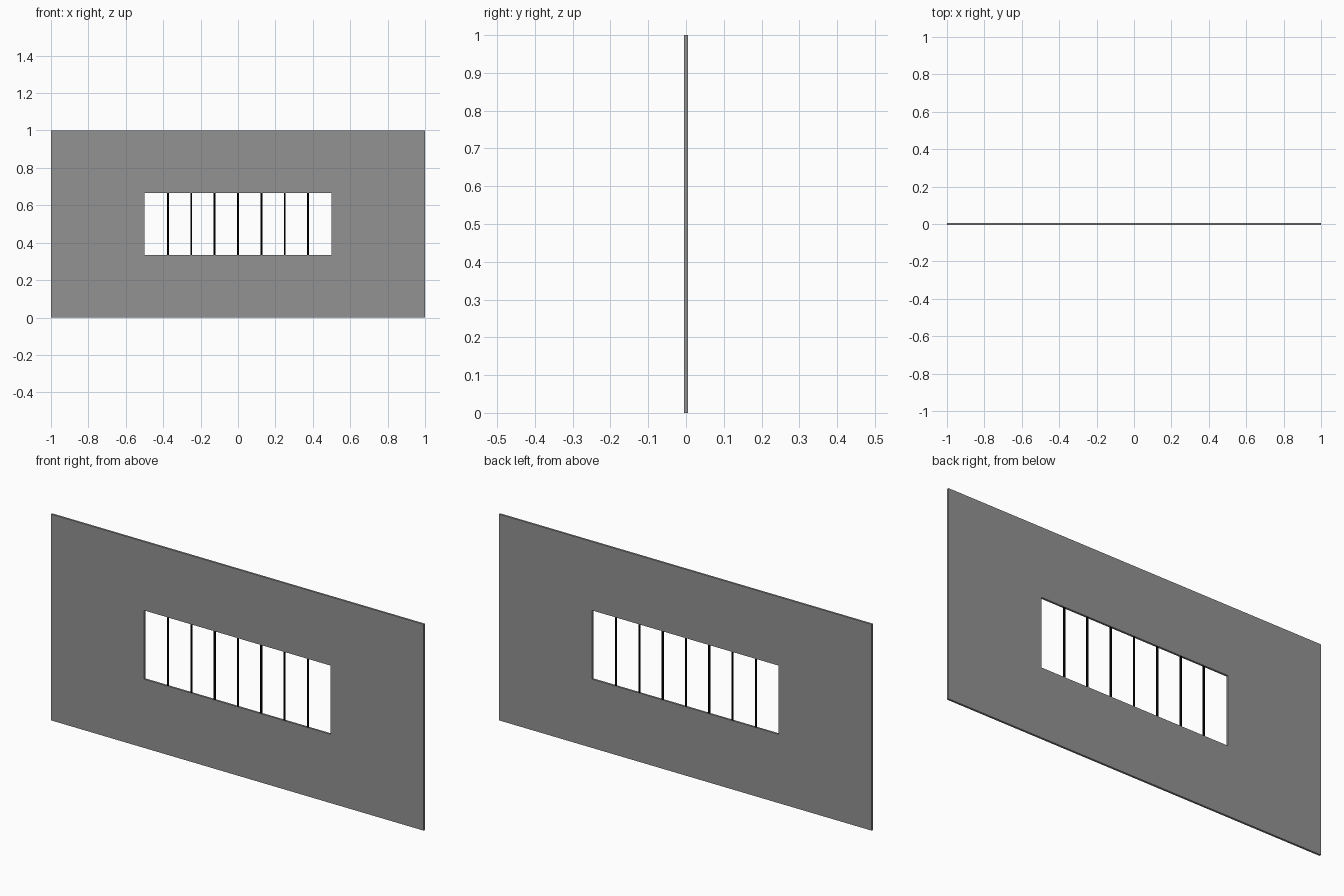
import bpy, bmesh

if "Cube" in bpy.data.objects:
    bpy.data.objects.remove(bpy.data.objects["Cube"])

T = 0.01                      # panel thickness
HOLE_X, Z0, Z1 = 0.5, 1 / 3, 2 / 3


def material(name, value):
    m = bpy.data.materials.new(name)
    m.diffuse_color = (value, value, value, 1)
    m.use_nodes = True
    m.node_tree.nodes["Principled BSDF"].inputs["Base Color"].default_value = m.diffuse_color
    return m


grey = material("grey", 0.29)
black = material("black", 0.0)


def finish(name, bm, mat):
    bmesh.ops.recalc_face_normals(bm, faces=bm.faces)
    me = bpy.data.meshes.new(name)
    bm.to_mesh(me)
    bm.free()
    me.materials.append(mat)
    ob = bpy.data.objects.new(name, me)
    bpy.context.collection.objects.link(ob)
    return ob


# Wall panel: rectangular rings joined around the window opening
def ring(bm, hx, z0, z1, y):
    return [bm.verts.new((x, y, z)) for x, z in
            ((-hx, z0), (hx, z0), (hx, z1), (-hx, z1))]


bm = bmesh.new()
rings = [ring(bm, 1, 0, 1, -T / 2), ring(bm, HOLE_X, Z0, Z1, -T / 2),
         ring(bm, HOLE_X, Z0, Z1, T / 2), ring(bm, 1, 0, 1, T / 2)]
for k in range(4):
    a, b = rings[k], rings[(k + 1) % 4]
    for i in range(4):
        j = (i + 1) % 4
        bm.faces.new((a[i], a[j], b[j], b[i]))
finish("wall_panel", bm, grey)

# Seven evenly spaced upright round bars
for n in range(7):
    bm = bmesh.new()
    bmesh.ops.create_cone(bm, cap_ends=True, segments=12, radius1=0.005,
                          radius2=0.005, depth=Z1 - Z0)
    bar = finish(f"window_bar_{n + 1}", bm, black)
    bar.location = ((n - 3) * 0.125, 0, (Z0 + Z1) / 2)
    for p in bar.data.polygons:
        p.use_smooth = len(p.vertices) == 4
